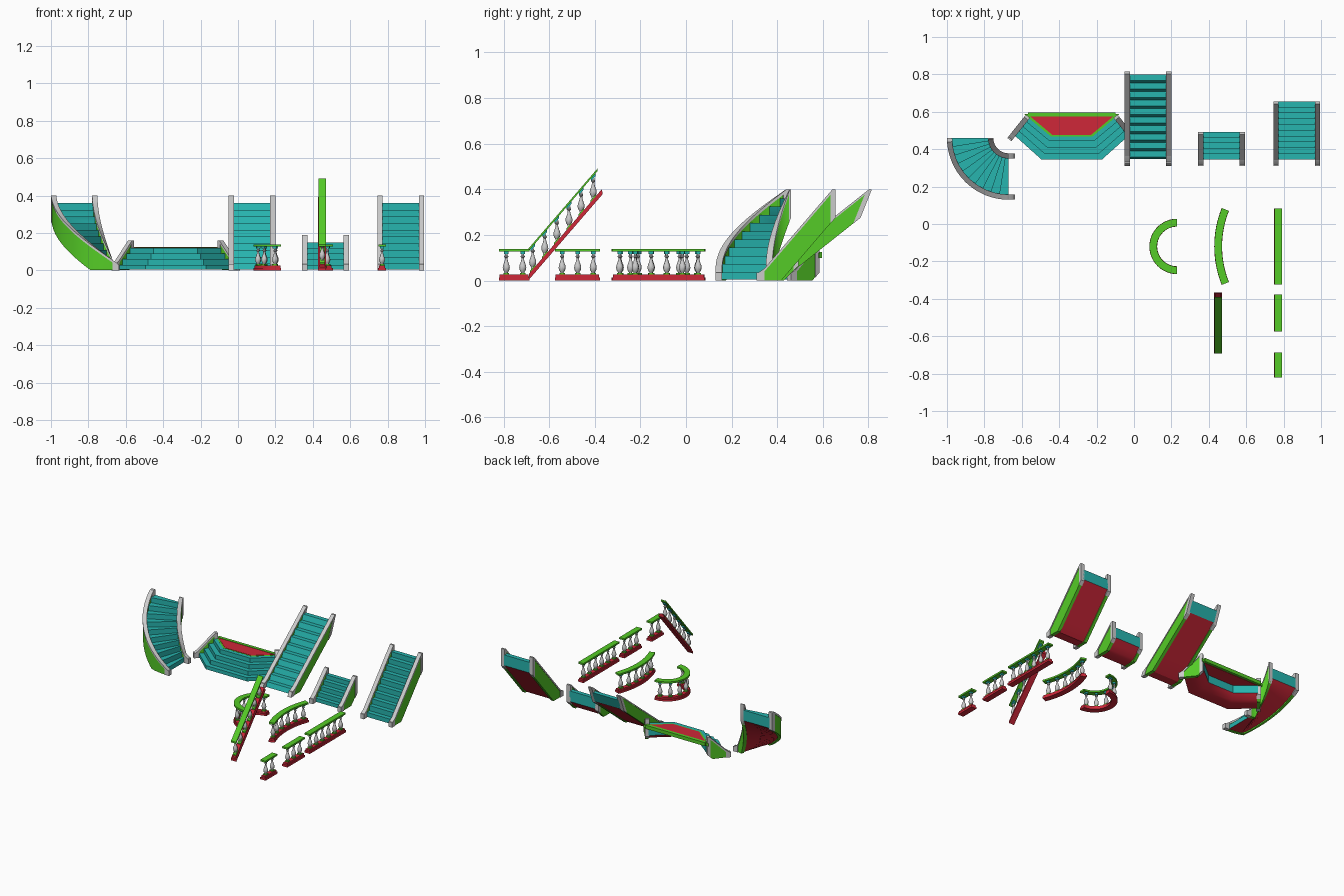
import bpy, bmesh
from math import sin, cos, pi
from mathutils import Vector

if "Cube" in bpy.data.objects:
    bpy.data.objects.remove(bpy.data.objects["Cube"])


def material(name, r, g, b):
    m = bpy.data.materials.new(name)
    m.diffuse_color = (r, g, b, 1)
    m.use_nodes = True
    m.node_tree.nodes["Principled BSDF"].inputs["Base Color"].default_value = m.diffuse_color
    return m


TEAL = material("teal", 0.02, 0.46, 0.43)
GREEN = material("green", 0.09, 0.60, 0.02)
RED = material("red", 0.62, 0.02, 0.04)


def finish(name, bm, mats):
    bmesh.ops.remove_doubles(bm, verts=bm.verts, dist=1e-5)
    bmesh.ops.recalc_face_normals(bm, faces=bm.faces)
    me = bpy.data.meshes.new(name)
    bm.to_mesh(me)
    bm.free()
    for m in mats:
        me.materials.append(m)
    ob = bpy.data.objects.new(name, me)
    bpy.context.collection.objects.link(ob)


def loft(bm, f, stations, us, under=0):
    """Sweep a top/bottom section along s; f maps (s, u, z) to space."""
    n, rings = len(us), []
    for s, lo, hi in stations:
        pts = [f(s, u, hi) for u in us] + [f(s, u, lo) for u in reversed(us)]
        rings.append([bm.verts.new(p) for p in pts])
    for a, b in zip(rings, rings[1:]):
        for k in range(2 * n):
            j = (k + 1) % (2 * n)
            face = bm.faces.new((a[k], a[j], b[j], b[k]))
            face.material_index = under if n <= k < 2 * n - 1 else 0
    for r in (rings[0], rings[-1]):
        for k in range(n - 1):
            bm.faces.new((r[k], r[k + 1], r[2 * n - 2 - k], r[2 * n - 1 - k]))


def spread(a, b, m):
    return [a + (b - a) * i / m for i in range(m + 1)]


# Stairs: stepped body with red underside
def steps(name, f, run, h, n, us, m=1):
    def low(s):
        return max(0.004, h * s / run - 0.075)
    st = []
    for i in range(n):
        z = h * (i + 1) / n
        st += [(s, low(s), z) for s in spread(run * i / n, run * (i + 1) / n, m)]
    bm = bmesh.new()
    loft(bm, f, st, us, 1)
    finish(name, bm, [TEAL, RED])


# Stair side wall: green panel framed by a grey cap, foot and end post
def side_wall(name, f, run, h, u0, u1, m=1):
    k, foot, post = h / run, 0.035, 0.022

    def up(s):
        return min(h + 0.04, max(0.035, k * s + 0.055))

    def low(s):
        return max(0.0, k * s - 0.085)
    kinks = [-0.02 / k, 0.085 / k, (h - 0.015) / k, run - post, 0.0]
    ss = sorted(set(spread(-foot, run, m) + kinks))
    bm = bmesh.new()
    loft(bm, f, [(s, low(s) + 0.001, up(s) - 0.006) for s in ss if s <= run - post / 2 and s > -foot],
         [u0 + 0.003, u1 - 0.003])
    finish(name + "_panel", bm, [GREEN])
    bm = bmesh.new()
    loft(bm, f, [(s, up(s) - 0.014, up(s)) for s in ss], [u0, u1])
    loft(bm, f, [(-foot, 0, 0.024), (-foot + 0.006, 0, up(-foot) - 0.001),
                 (0, 0, up(0) - 0.001)], [u0, u1])
    loft(bm, f, [(s, low(s), up(s) - 0.001) for s in (run - post, run)], [u0, u1])
    finish(name + "_cap", bm, [])


def stair(name, f, run, h, n, u0, u1, m=1, w=0.028):
    steps(name + "_steps", f, run, h, n, [u0 + w - 0.006, u1 - w + 0.006], 2 if m > 1 else 1)
    side_wall(name + "_left_wall", f, run, h, u0, u0 + w, m)
    side_wall(name + "_right_wall", f, run, h, u1 - w, u1, m)


def straight(x, y, shear=0.0):
    return lambda s, u, z: Vector((x + u, y + s + shear * z, z))


stair("steep_stair", straight(0.745, 0.345), 0.31, 0.36, 10, 0, 0.25)
stair("leaning_stair", straight(-0.05, 0.345, 0.4), 0.31, 0.36, 10, 0, 0.25)
stair("short_stair", straight(0.343, 0.345), 0.148, 0.15, 5, 0, 0.25)


def curved_map(s, r, z):
    a = 1.5 * pi - max(s, 0) / 0.31 * pi / 2
    return Vector((-0.67 + r * cos(a) - min(s, 0), 0.46 + r * sin(a), z))


stair("curved_stair", curved_map, 0.31, 0.36, 10, 0.082, 0.33, 24)

# Three-sided corner stair
CX, RUN = -0.333, 0.125
outer = [(-0.307, 0.475), (-0.162, 0.345), (0.162, 0.345), (0.307, 0.475)]
inner = [(-0.227, 0.575), (-0.103, 0.475), (0.103, 0.475), (0.227, 0.575)]


def corner_map(s, u, z):
    p = Vector(outer[u]).lerp(Vector(inner[u]), s / RUN)
    return Vector((CX + p.x, p.y, z))


steps("corner_stair_steps", corner_map, RUN, 0.12, 4, [0, 1, 2, 3])
for side, label in ((-1, "left"), (1, "right")):
    def end_map(s, u, z, side=side):
        d, q = Vector((-0.62, 0.78)), Vector((0.78, 0.62))
        p = Vector((0.307, 0.475)) + d * s + q * u
        return Vector((CX + side * p.x, p.y, z))
    side_wall("corner_stair_%s_wall" % label, end_map, RUN, 0.12, -0.008, 0.02)


# Corner stair landing with green edging
def landing(name, grow, z0, z1, mat):
    bm = bmesh.new()
    yb, yf = 0.58 + grow, 0.476 - grow
    loft(bm, lambda s, u, z: Vector((CX + u * (0.103 + grow + 1.2 * (s - yf)), s, z)),
         [(yf, z0, z1), (yb, z0, z1)], [-1, 1])
    finish(name, bm, [mat])


landing("landing_edge", 0.008, 0.1, 0.1205, GREEN)
landing("landing_floor", 0.0, 0.098, 0.1225, RED)
bm = bmesh.new()
loft(bm, straight(CX, 0), [(0.575, 0.1, 0.125), (0.597, 0.1, 0.125)], [-0.235, 0.235])
finish("landing_back_rail", bm, [GREEN])

# Balustrades: red plinth, green handrail, turned grey balusters
VASE = [(0.007, 0.03), (0.007, 0.036), (0.013, 0.045), (0.0155, 0.056), (0.014, 0.067),
        (0.009, 0.08), (0.0055, 0.093), (0.0055, 0.1), (0.009, 0.104), (0.009, 0.108),
        (0.006, 0.111), (0.006, 0.118)]


def balustrade(name, f, a, b, count, m=1, rail_end=None, inset=0.032, first=None):
    c = rail_end or b
    bm = bmesh.new()
    loft(bm, f, [(s, 0, 0.014) for s in spread(a, b, m)], [-0.021, 0.021])
    loft(bm, f, [(s, 0.013, 0.026) for s in spread(a + 0.003, b - 0.003, m)], [-0.015, 0.015])
    finish(name + "_plinth", bm, [RED])
    bm = bmesh.new()
    loft(bm, f, [(s, 0.127, 0.139) for s in spread(a, c, m)], [-0.02, 0.02])
    finish(name + "_handrail", bm, [GREEN])
    feet, heads, vases = bmesh.new(), bmesh.new(), bmesh.new()
    for s in spread(a + inset, c - inset * 0.9, count - 1):
        loft(feet, f, [(s - 0.012, 0.025, 0.034), (s + 0.012, 0.025, 0.034)], [-0.012, 0.012])
        loft(heads, f, [(s - 0.01, 0.116, 0.128), (s + 0.01, 0.116, 0.128)], [-0.01, 0.01])
        o = f(s, 0, 0)
        rings = [[vases.verts.new(o + Vector((r * cos(k * pi / 6), r * sin(k * pi / 6), z)))
                  for k in range(12)] for r, z in VASE]
        for p, q in zip(rings, rings[1:]):
            for k in range(12):
                vases.faces.new((p[k], p[k - 1], q[k - 1], q[k]))
        vases.faces.new(rings[0])
        vases.faces.new(rings[-1])
    finish(name + "_baluster_feet", feet, [GREEN])
    finish(name + "_baluster_heads", heads, [TEAL])
    finish(name + "_balusters", vases, [])


def arc(cx, cy, r):
    return lambda s, u, z: Vector((cx - (r + u) * cos(s / r), cy + (r + u) * sin(s / r), z))


def sloped(s, u, z):
    return Vector((0.45 + u, -0.692 + s, z + 1.16 * s))


balustrade("long_balustrade", straight(0.77, 0), -0.323, 0.082, 6)
balustrade("medium_balustrade", straight(0.77, 0), -0.575, -0.378, 3)
balustrade("small_balustrade", straight(0.77, 0), -0.82, -0.687, 2)
balustrade("bowed_balustrade", arc(0.98, -0.12, 0.53), -0.203, 0.203, 6, 16)
balustrade("half_round_balustrade", arc(0.23, -0.12, 0.127), -0.127 * pi / 2, 0.127 * pi / 2, 6, 24)
balustrade("sloped_balustrade", sloped, 0, 0.327, 6, rail_end=0.303, inset=0.02)

# Smooth the curved surfaces, keep hard edges
bpy.ops.object.select_all(action='SELECT')
bpy.context.view_layer.objects.active = bpy.context.selected_objects[0]
bpy.ops.object.shade_smooth_by_angle(angle=0.5)
